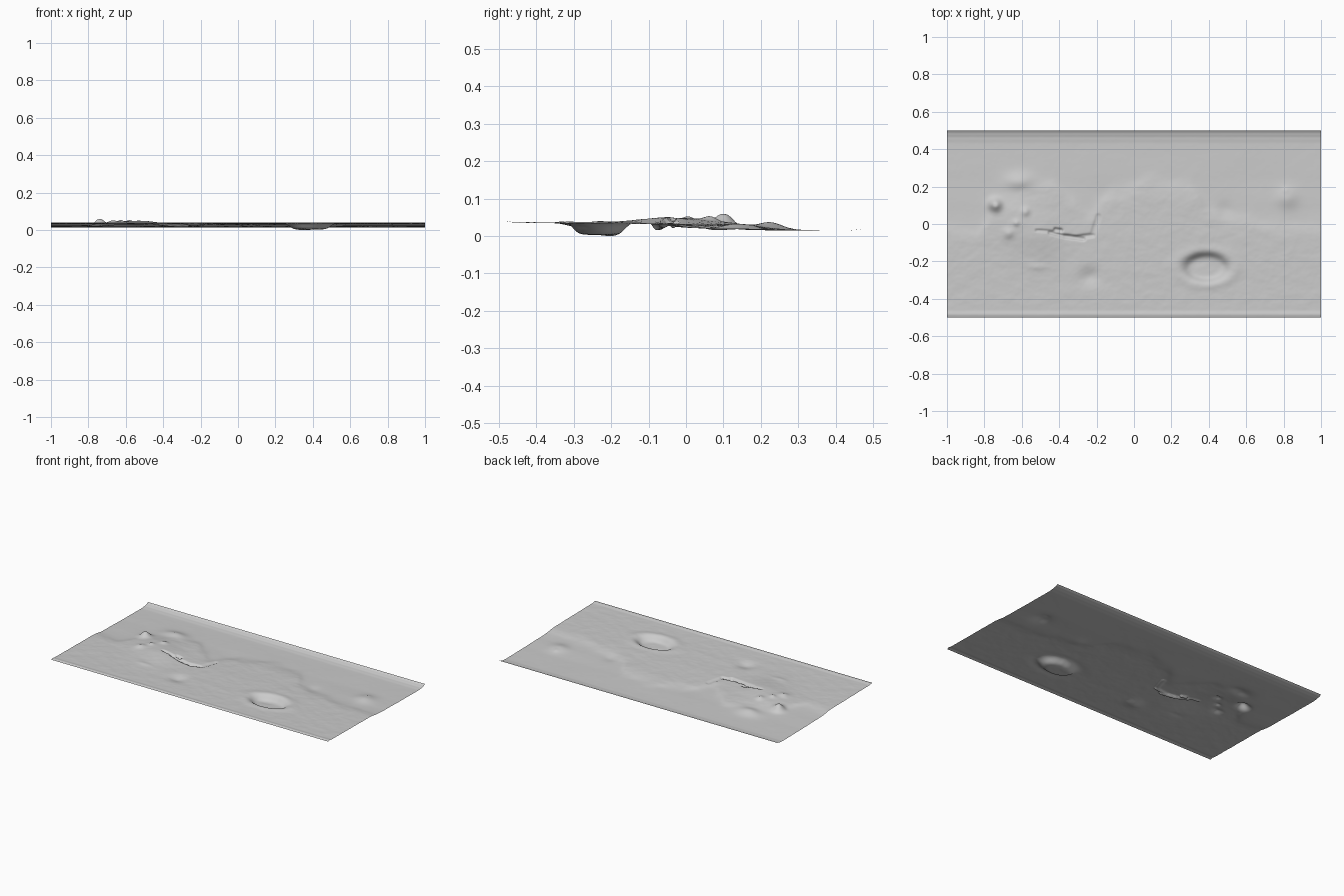
import bpy, math
from mathutils import Vector, noise

NX, NY = 320, 160


def interp(points, t):
    """Smooth interpolation through (position, value) pairs."""
    if t <= points[0][0]:
        return points[0][1]
    for (a, va), (b, vb) in zip(points, points[1:]):
        if t <= b:
            s = (t - a) / (b - a)
            return va + (vb - va) * s * s * (3 - 2 * s)
    return points[-1][1]


def step(d, width):
    return 0.5 + 0.5 * math.tanh(d / width)


# Highland and lowland levels from south to north
HIGH = [(-0.5, 0.042), (-0.485, 0.046), (-0.46, 0.042), (-0.3, 0.040),
        (-0.1, 0.038), (0.1, 0.034), (0.25, 0.030), (0.4, 0.022)]
LOW = [(-0.1, 0.029), (0.1, 0.025), (0.25, 0.022), (0.43, 0.020),
       (0.46, 0.0225), (0.485, 0.028), (0.5, 0.036)]
# Line dividing highland from lowland, west to east
DIVIDE = [(-1, -0.02), (-0.85, -0.04), (-0.7, 0.12), (-0.45, 0.22), (-0.33, 0.13),
          (-0.24, 0.06), (-0.1, 0.17), (0.1, 0.23), (0.3, 0.2), (0.42, 0.08),
          (0.55, 0.03), (0.75, -0.01), (1, -0.02)]
# Rounded hills and basins: x, y, radius x, radius y, height
BUMPS = [
    (-0.60, 0.02, 0.14, 0.13, 0.014),
    (-0.50, -0.08, 0.10, 0.11, 0.011),
    (-0.61, 0.225, 0.075, 0.045, 0.019),
    (-0.67, -0.05, 0.028, 0.026, 0.010),
    (-0.63, 0.005, 0.016, 0.016, 0.008),
    (-0.58, 0.065, 0.022, 0.022, 0.011),
    (0.82, 0.14, 0.055, 0.055, 0.014),
    (0.81, 0.18, 0.016, 0.016, 0.003),
    (0.485, 0.075, 0.045, 0.045, -0.006),
    (-0.235, -0.28, 0.05, 0.042, -0.013),
    (0.65, 0.26, 0.14, 0.09, -0.002),
    (-0.17, 0.17, 0.08, 0.06, -0.002),
    (0.36, -0.06, 0.05, 0.04, 0.002),
    (0.27, 0.08, 0.10, 0.08, 0.002),
    (-0.52, -0.23, 0.06, 0.02, 0.004),
]
# Canyon segments: start, end, half width, depth
CANYONS = [
    ((-0.52, -0.035), (-0.43, -0.04), 0.007, 0.008),
    ((-0.45, -0.045), (-0.36, -0.068), 0.010, 0.014),
    ((-0.42, -0.03), (-0.39, -0.035), 0.010, 0.014),
    ((-0.37, -0.065), (-0.27, -0.078), 0.011, 0.016),
    ((-0.30, -0.07), (-0.22, -0.06), 0.011, 0.010),
    ((-0.22, -0.055), (-0.19, 0.04), 0.014, 0.005),
]


def canyon(x, y, a, b, width, depth):
    dx, dy = b[0] - a[0], b[1] - a[1]
    t = ((x - a[0]) * dx + (y - a[1]) * dy) / (dx * dx + dy * dy)
    t = min(1, max(0, t))
    d = math.hypot(x - a[0] - t * dx, y - a[1] - t * dy)
    return depth * math.exp(-(d / width) ** 4)


def height(x, y):
    # Highlands blended into lowlands
    wobble = 0.025 * noise.noise(Vector((x * 9, y * 9, 3)))
    f = step(interp(DIVIDE, x) + wobble - y, 0.035)
    z = interp(LOW, y) * (1 - f) + interp(HIGH, y) * f
    for bx, by, rx, ry, h in BUMPS:
        q = ((x - bx) / rx) ** 2 + ((y - by) / ry) ** 2
        if q < 9:
            z += h * math.exp(-q)
    # Great southern basin with flat floor and raised rim
    r = math.hypot((x - 0.385) / 0.125, (y + 0.232) / 0.078)
    if r < 2.5:
        z += 0.004 * math.exp(-((r - 1.25) / 0.3) ** 2)
        z -= 0.031 * step(0.88 - r, 0.2) + 0.003 * math.exp(
            -((x - 0.34) / 0.05) ** 2 - ((y + 0.2) / 0.025) ** 2)
    # Tall shield volcano with steep foot
    r = math.hypot(x + 0.742, y - 0.103)
    z += 0.036 * math.exp(-(r / 0.032) ** 2) - 0.003 * math.exp(-(r / 0.008) ** 2)
    z -= max([canyon(x, y, *c) for c in CANYONS]) if -0.6 < x < -0.1 else 0
    # Fine roughness, stronger on the highlands
    n = noise.fractal(Vector((x * 14, y * 18, 0)), 0.9, 2.0, 4)
    fade = min(1, (0.5 - abs(y)) / 0.08)
    return max(0, z + 0.0011 * n * (0.25 + 0.75 * f) * fade)


verts = []
for j in range(NY + 1):
    for i in range(NX + 1):
        x, y = -1 + 2 * i / NX, -0.5 + j / NY
        verts.append((x, y, height(x, y)))
low = min(v[2] for v in verts)
verts = [(x, y, z - low) for x, y, z in verts]
W = NX + 1
faces = [(j * W + i, j * W + i + 1, (j + 1) * W + i + 1, (j + 1) * W + i)
         for j in range(NY) for i in range(NX)]

# Terrain sheet
mesh = bpy.data.meshes.new("terrain")
mesh.from_pydata(verts, [], faces)
mesh.update()
for p in mesh.polygons:
    p.use_smooth = True
terrain = bpy.data.objects.new("terrain", mesh)
bpy.context.collection.objects.link(terrain)

grey = bpy.data.materials.new("light grey")
grey.diffuse_color = (0.6, 0.6, 0.6, 1)
mesh.materials.append(grey)
